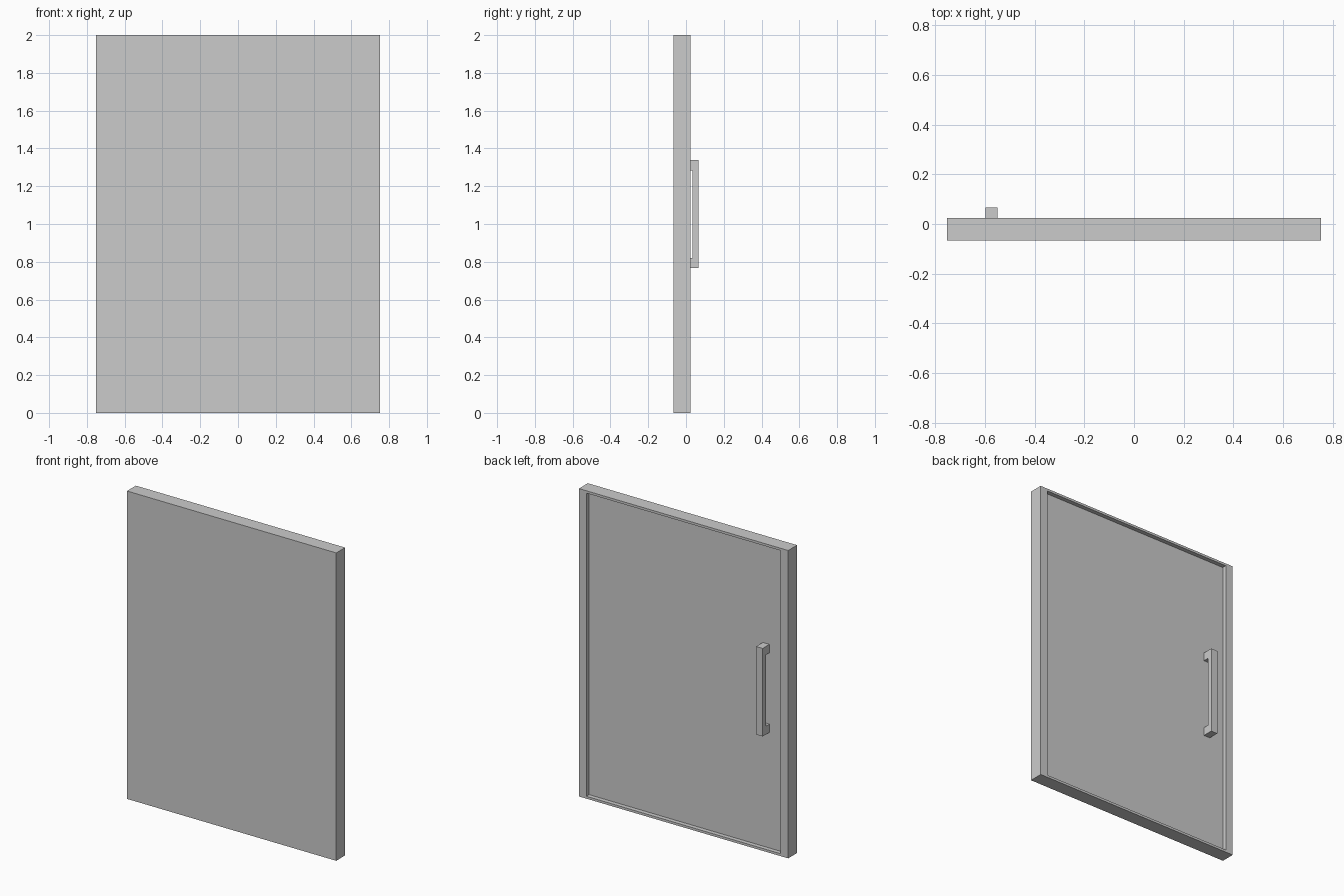
import bpy, bmesh
from mathutils import Vector

if "Cube" in bpy.data.objects:
    bpy.data.objects.remove(bpy.data.objects["Cube"])

W, H = 0.752, 2.0                # half width, height
FRONT, RIM, FLOOR = -0.066, 0.025, -0.003
SIDE, EDGE = 0.054, 0.022        # rim widths: sides, top and bottom


def finish(name, bm):
    bmesh.ops.recalc_face_normals(bm, faces=bm.faces[:])
    me = bpy.data.meshes.new(name)
    bm.to_mesh(me)
    bm.free()
    ob = bpy.data.objects.new(name, me)
    bpy.context.collection.objects.link(ob)
    return ob


# Door slab with a shallow recessed panel on the back
bm = bmesh.new()
bmesh.ops.create_cube(bm, size=1)
bmesh.ops.scale(bm, vec=(2 * W, RIM - FRONT, H), verts=bm.verts)
bmesh.ops.translate(bm, vec=(0, (RIM + FRONT) / 2, H / 2), verts=bm.verts)
bm.normal_update()
back = max(bm.faces, key=lambda f: f.calc_center_median().y)
bmesh.ops.inset_region(bm, faces=[back], thickness=EDGE)
for v in back.verts:
    v.co.x = (W - SIDE) * (1 if v.co.x > 0 else -1)
panel = bmesh.ops.extrude_discrete_faces(bm, faces=[back])["faces"][0]
for v in panel.verts:
    v.co.y = FLOOR
finish("door_panel", bm)

# C-shaped pull handle: side profile (y, z) extruded across x
Z0, Z1, POST = 0.766, 1.338, 0.054
OUT, IN = 0.066, 0.034
profile = [(FLOOR, Z0), (OUT, Z0), (OUT, Z1), (FLOOR, Z1),
           (FLOOR, Z1 - POST), (IN, Z1 - POST), (IN, Z0 + POST), (FLOOR, Z0 + POST)]
bm = bmesh.new()
face = bm.faces.new([bm.verts.new((-0.597, y, z)) for y, z in profile])
ext = bmesh.ops.extrude_face_region(bm, geom=[face])["geom"]
bmesh.ops.translate(bm, vec=Vector((0.047, 0, 0)),
                    verts=[g for g in ext if isinstance(g, bmesh.types.BMVert)])
# Restore the starting cap if the extrusion consumed it
if len(bm.faces) < 10:
    bm.faces.new([v for v in bm.verts if v.co.x < -0.58])
finish("pull_handle", bm)
